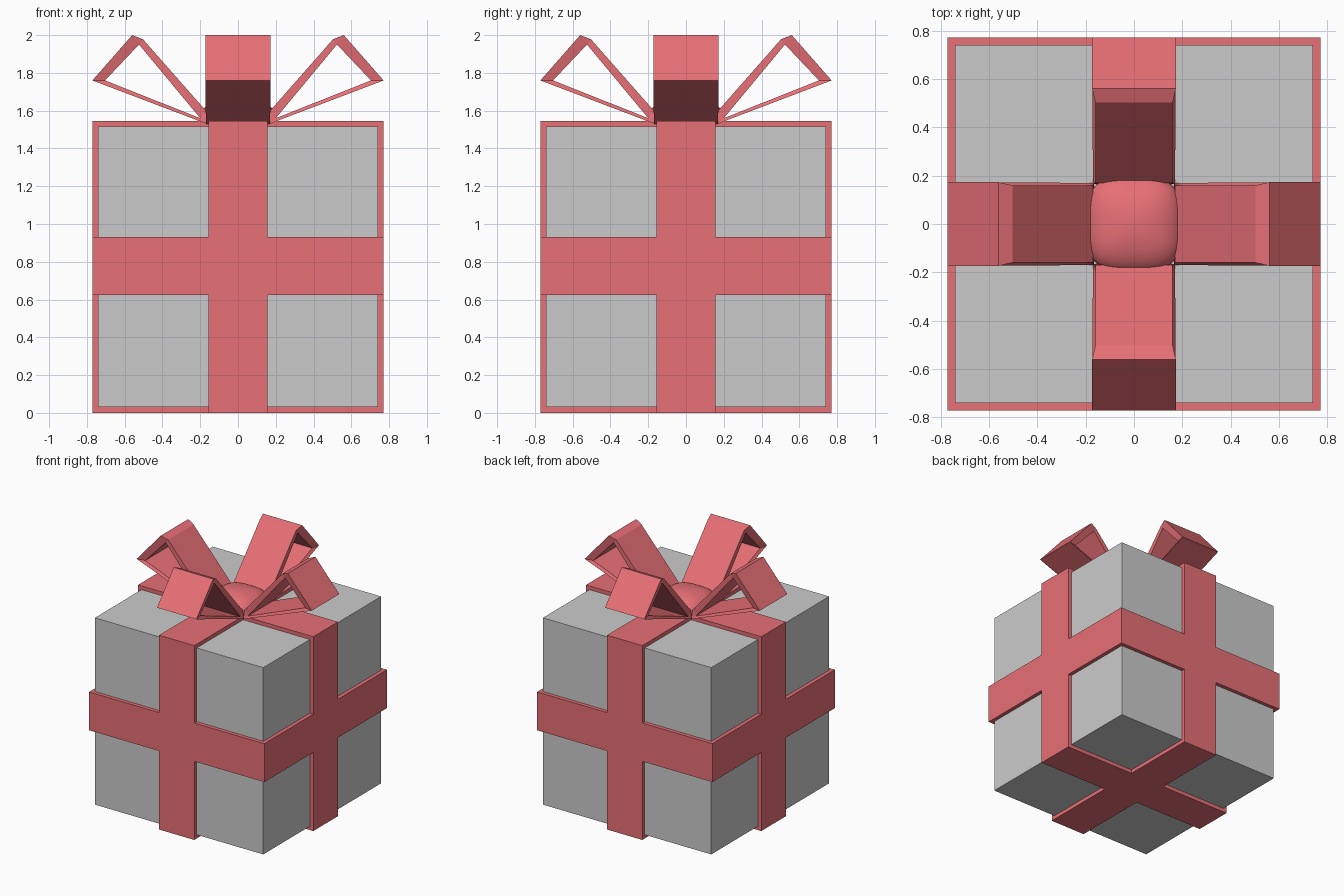
import bpy, bmesh
from math import radians
from mathutils import Matrix, Vector

if "Cube" in bpy.data.objects:
    bpy.data.objects.remove(bpy.data.objects["Cube"])

red = bpy.data.materials.new("ribbon_red")
red.diffuse_color = (0.8, 0.16, 0.18, 1)
red.use_nodes = True
red.node_tree.nodes["Principled BSDF"].inputs["Base Color"].default_value = red.diffuse_color


def make(name, bm, mat=None):
    bmesh.ops.recalc_face_normals(bm, faces=bm.faces)
    me = bpy.data.meshes.new(name)
    bm.to_mesh(me)
    bm.free()
    ob = bpy.data.objects.new(name, me)
    bpy.context.collection.objects.link(ob)
    if mat:
        me.materials.append(mat)
    return ob


def block(half, z0, z1):
    bm = bmesh.new()
    bmesh.ops.create_cube(bm, size=1)
    for v in bm.verts:
        v.co = (v.co.x * 2 * half, v.co.y * 2 * half, z0 + (v.co.z + 0.5) * (z1 - z0))
    return bm


# gift box
make("box", block(0.741, 0.03, 1.516))

# ribbon: outer shell cut into bands, thickened inwards to the box
W, Z0, Z1 = 0.155, 0.625, 0.93
bm = block(0.771, 0, 1.546)
cuts = [((s * W, 0, 0), (1, 0, 0)) for s in (-1, 1)]
cuts += [((0, s * W, 0), (0, 1, 0)) for s in (-1, 1)]
cuts += [((0, 0, z), (0, 0, 1)) for z in (Z0, Z1)]
for co, no in cuts:
    bmesh.ops.bisect_plane(bm, geom=bm.verts[:] + bm.edges[:] + bm.faces[:],
                           plane_co=co, plane_no=no)
gaps = []
for f in bm.faces:
    c = f.calc_center_median()
    if abs(c.x) > W and abs(c.y) > W and not Z0 < c.z < Z1:
        gaps.append(f)
bmesh.ops.delete(bm, geom=gaps, context='FACES')
ribbon = make("ribbon", bm, red)
mod = ribbon.modifiers.new("thickness", 'SOLIDIFY')
mod.thickness = 0.031
mod.offset = -1
mod.use_even_offset = True

# bow loops: (x, z, half width) profile points, outer then inner
OUTER = [(0.165, 1.53, 0.17), (0.771, 1.76, 0.173), (0.56, 2.0, 0.173),
         (0.503, 1.978, 0.16), (0.17, 1.60, 0.16)]
INNER = [(0.2, 1.56, 0.16), (0.704, 1.76, 0.16), (0.524, 1.95, 0.16)]
SIDES = [(0, 1, 6, 5), (1, 2, 7, 6), (2, 3, 7), (3, 4, 5, 7), (4, 0, 5)]
for i, name in enumerate(("right", "back", "left", "front")):
    bm = bmesh.new()
    rows = [[bm.verts.new((x, s * w, z)) for x, z, w in OUTER + INNER] for s in (-1, 1)]
    for row in rows:
        for side in SIDES:
            bm.faces.new([row[k] for k in side])
    a, b = rows
    for ring in (range(5), range(5, 8)):
        ring = list(ring)
        for j, k in zip(ring, ring[1:] + ring[:1]):
            bm.faces.new((a[j], a[k], b[k], b[j]))
    bm.transform(Matrix.Rotation(radians(90 * i), 4, 'Z'))
    make("bow_loop_" + name, bm, red)

# rounded square knot
bm = bmesh.new()
bmesh.ops.create_cube(bm, size=2)
bmesh.ops.subdivide_edges(bm, edges=bm.edges[:], cuts=15, use_grid_fill=True)
for v in bm.verts:
    x, y, z = v.co
    r = ((abs(x) ** 3 + abs(y) ** 3) ** (2 / 3) + z * z) ** 0.5
    v.co = Vector((x * 0.2, y * 0.2, z * 0.1)) / r + Vector((0, 0, 1.57))
for f in bm.faces:
    f.smooth = True
make("bow_knot", bm, red)
